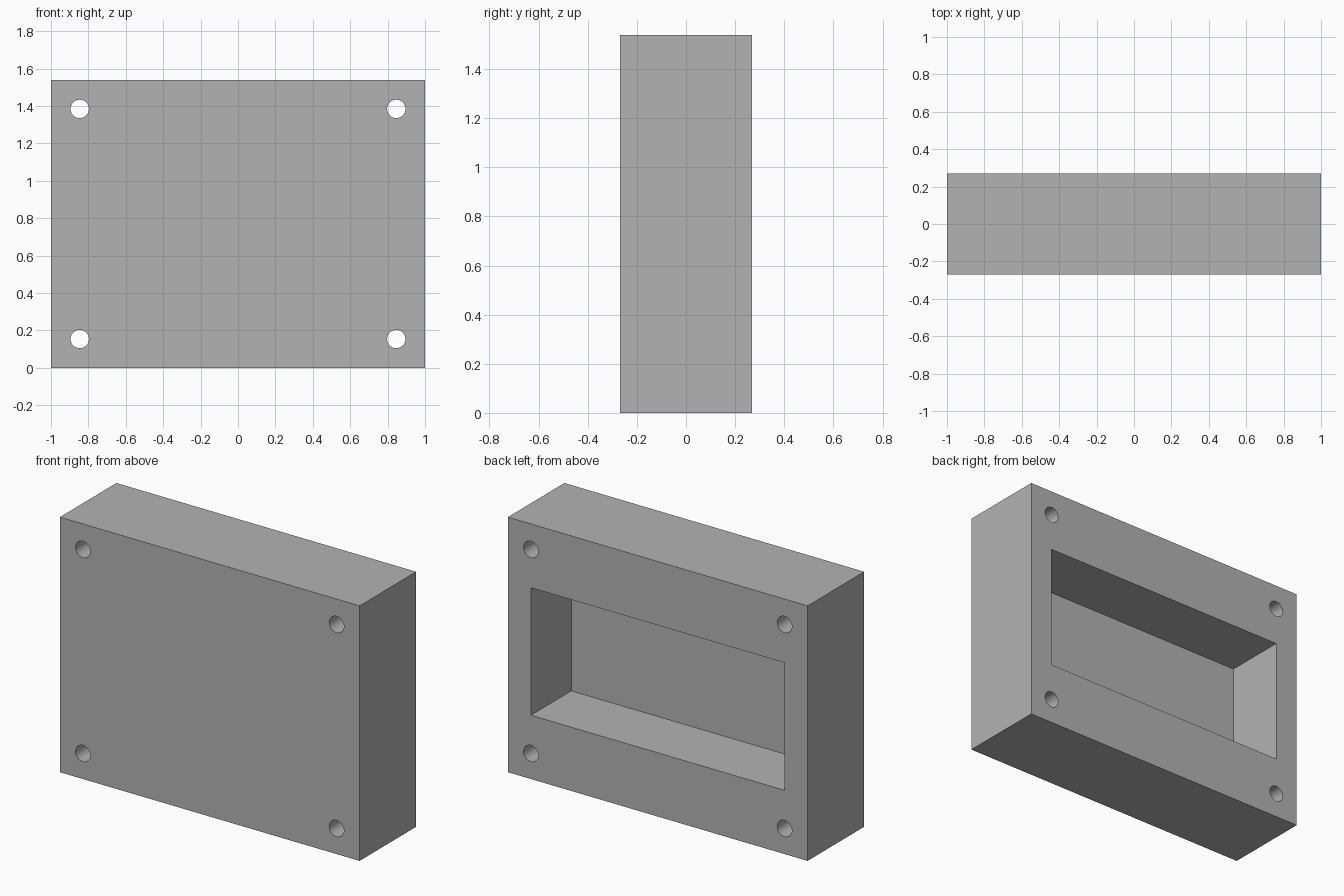
import bpy
import math

cube = bpy.data.objects.get("Cube")
if cube:
    bpy.data.objects.remove(cube, do_unlink=True)

U = 1 / 13                      # design unit: the block is 26 x 7 x 20 units
WIDTH, DEPTH, HEIGHT = 26 * U, 7 * U, 20 * U
HOLE_RADIUS = 0.049
HOLE_INSET = 2 * U

grey = bpy.data.materials.new("plain_grey")
grey.use_nodes = True
colour = (0.45, 0.45, 0.45, 1)
grey.diffuse_color = colour
grey.node_tree.nodes["Principled BSDF"].inputs["Base Color"].default_value = colour


def box(name, size, centre):
    bpy.ops.mesh.primitive_cube_add(size=1, location=centre)
    obj = bpy.context.object
    obj.name = name
    obj.scale = size
    bpy.ops.object.transform_apply(location=False, rotation=False, scale=True)
    obj.data.materials.append(grey)
    return obj


def cut(target, cutter):
    """Subtract the cutter from the target, then remove the cutter."""
    cutter.hide_render = True
    mod = target.modifiers.new("cut", "BOOLEAN")
    mod.operation = "DIFFERENCE"
    mod.solver = "EXACT"
    mod.object = cutter
    bpy.context.view_layer.objects.active = target
    bpy.ops.object.modifier_apply(modifier=mod.name)
    bpy.data.objects.remove(cutter, do_unlink=True)


# Solid block
housing = box("housing", (WIDTH, DEPTH, HEIGHT), (0, 0, HEIGHT / 2))

# Rectangular pocket, open at the back
pocket_depth = 5 * U
extra = 0.1
pocket_y = DEPTH / 2 - pocket_depth / 2 + extra / 2
cut(housing, box("pocket_cutter", (22 * U, pocket_depth + extra, 10 * U),
                 (0, pocket_y, HEIGHT / 2)))

# Corner bolt holes, right through from front to back
for side in (-1, 1):
    for level in (-1, 1):
        bpy.ops.mesh.primitive_cylinder_add(
            vertices=48, radius=HOLE_RADIUS, depth=DEPTH + extra,
            location=(side * (WIDTH / 2 - HOLE_INSET), 0,
                      HEIGHT / 2 + level * (HEIGHT / 2 - HOLE_INSET)),
            rotation=(math.pi / 2, 0, 0))
        cutter = bpy.context.object
        cutter.name = "bolt_hole_cutter"
        cutter.data.materials.append(grey)
        cut(housing, cutter)

# Smooth hole walls, crisp edges
bpy.ops.object.select_all(action="DESELECT")
housing.select_set(True)
bpy.context.view_layer.objects.active = housing
bpy.ops.object.shade_smooth_by_angle(angle=math.radians(30))
